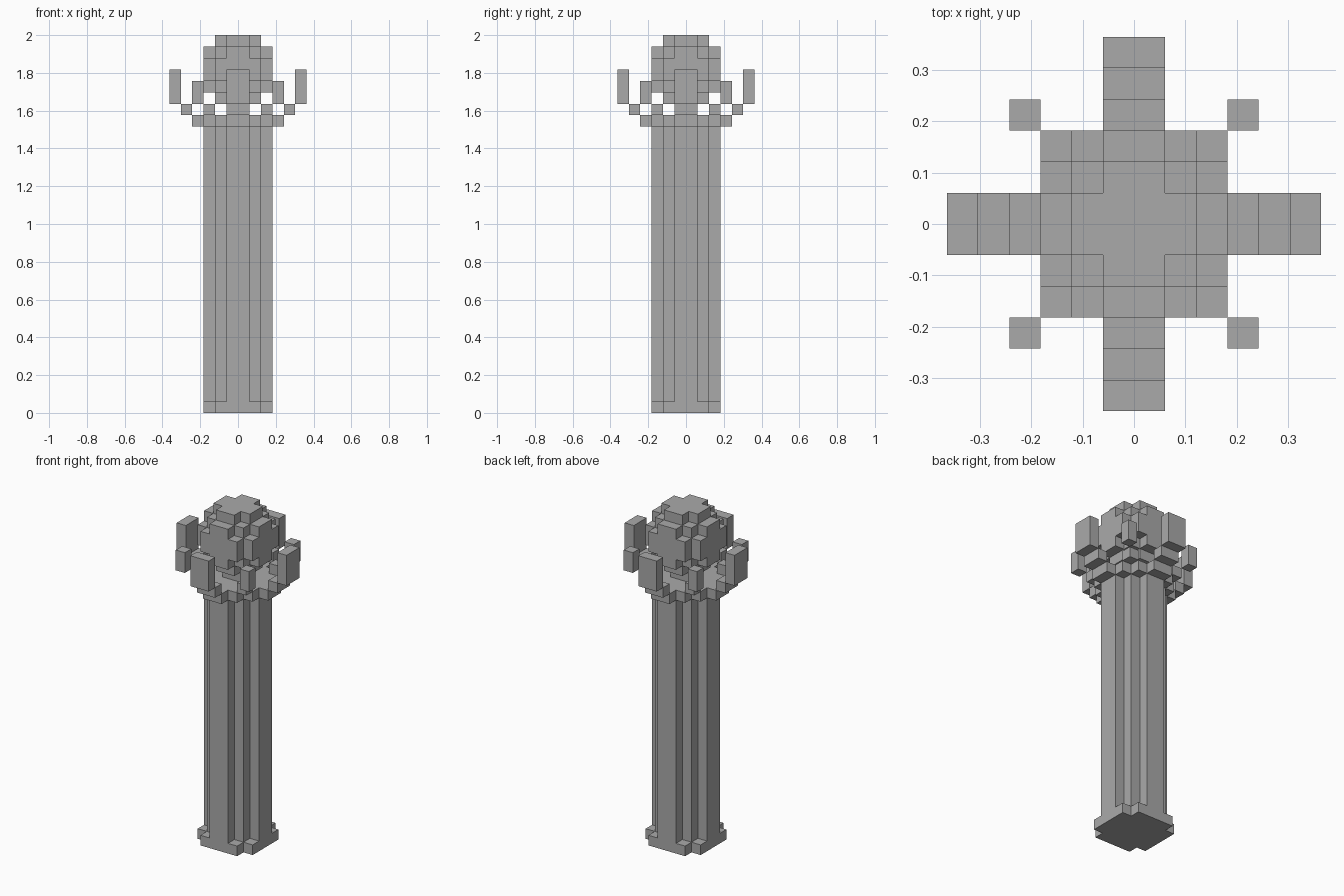
import bpy, bmesh, math
from mathutils import Matrix, Vector

U = 2 / 33  # edge of one block; the model is 33 blocks tall

cube = bpy.data.objects.get("Cube")
if cube:
    bpy.data.objects.remove(cube, do_unlink=True)

stone = bpy.data.materials.new("plain_grey")
stone.use_nodes = True
grey = (0.4, 0.4, 0.4, 1)
stone.diffuse_color = grey
stone.node_tree.nodes["Principled BSDF"].inputs["Base Color"].default_value = grey


def finish(name, bm):
    bmesh.ops.recalc_face_normals(bm, faces=bm.faces)
    mesh = bpy.data.meshes.new(name)
    bm.to_mesh(mesh)
    bm.free()
    mesh.materials.append(stone)
    obj = bpy.data.objects.new(name, mesh)
    bpy.context.collection.objects.link(obj)
    return obj


def stepped_outline(steps):
    """Four-fold outline from (reach, half width) steps, widest reach first."""
    quarter = []
    for i, (reach, half) in enumerate(steps):
        if i:
            quarter.append((reach, steps[i - 1][1]))
        quarter.append((reach, half))
    points = []
    for turn in range(4):
        points += quarter
        quarter = [(-y, x) for x, y in quarter]
    return points


def stack(name, layers):
    """Extrude each (bottom, top, steps) layer upwards as one object."""
    bm = bmesh.new()
    for bottom, top, steps in layers:
        ring = [bm.verts.new((x * U, y * U, bottom * U)) for x, y in stepped_outline(steps)]
        face = bm.faces.new(ring)
        extruded = bmesh.ops.extrude_face_region(bm, geom=[face], use_keep_orig=True)
        lifted = [v for v in extruded["geom"] if isinstance(v, bmesh.types.BMVert)]
        bmesh.ops.translate(bm, verts=lifted, vec=(0, 0, (top - bottom) * U))
    return finish(name, bm)


def petal(name, blocks, turn):
    """Boxes given by low and high corners, turned about the centre line."""
    bm = bmesh.new()
    for low, high in blocks:
        low, high = Vector(low) * U, Vector(high) * U
        place = Matrix.Translation((low + high) / 2) @ Matrix.Diagonal((*(high - low), 1))
        bmesh.ops.create_cube(bm, size=1, matrix=place)
    spin = Matrix.Rotation(turn * math.pi / 2, 4, "Z")
    bmesh.ops.transform(bm, matrix=spin, verts=bm.verts)
    return finish(name, bm)


# Stepped cross-sections
small_cross = [(2, 1)] + [(1, 2)]
fluted = [(3, 1), (2, 2), (1, 3)]
notched_square = [(3, 2), (2, 3)]
cup_section = [(4, 1), (3, 2), (2, 3), (1, 4)]

# Column
stack("base", [(0, 1, notched_square)])
stack("fluted_shaft", [(1, 25, fluted)])
stack("cup", [(25, 26, cup_section)])

# Round bud on a short stem
stack("bud_stem", [(26, 27, [(1, 1)])])
stack("bud", [(27, 28, small_cross), (28, 29, fluted), (29, 31, notched_square),
              (31, 32, fluted), (32, 33, small_cross)])

# Wide petals on the sides and thin ones on the corners
sides = ("left", "back", "right", "front")
for turn, side in enumerate(sides):
    petal(side + "_wide_petal", [((4, -1, 26), (5, 1, 27)), ((5, -1, 27), (6, 1, 30))], turn)
    petal(side + "_corner_petal", [((2, 2, 26), (3, 3, 27)), ((3, 3, 27), (4, 4, 29))], turn)
